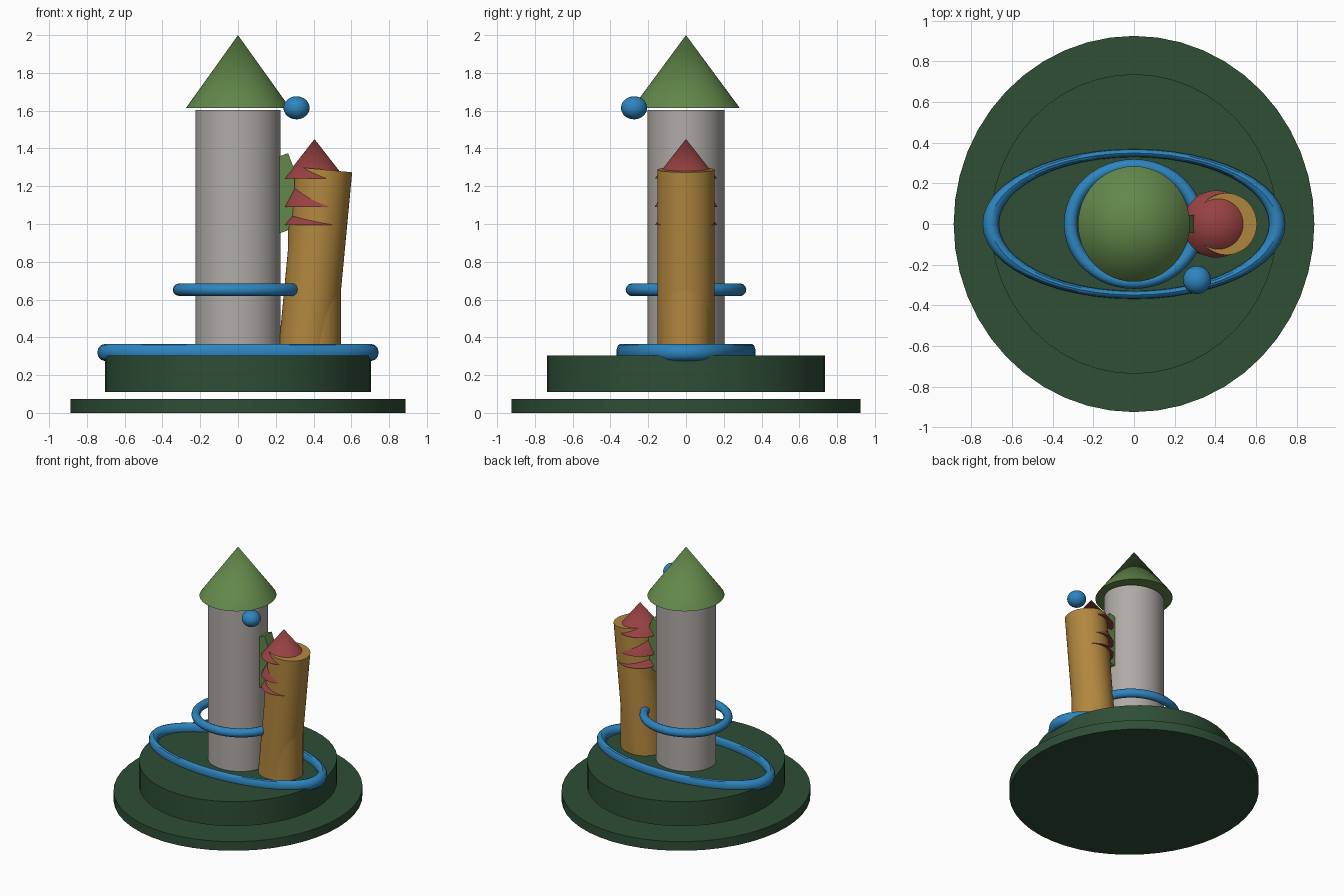
import bpy, bmesh, math
from mathutils import Matrix, Vector

if "Cube" in bpy.data.objects:
    bpy.data.objects.remove(bpy.data.objects["Cube"])


def material(name, rgb):
    m = bpy.data.materials.new(name)
    lin = [((c / 255 + 0.055) / 1.055) ** 2.4 for c in rgb]
    m.diffuse_color = (*lin, 1)
    m.use_nodes = True
    m.node_tree.nodes["Principled BSDF"].inputs["Base Color"].default_value = m.diffuse_color
    return m


DARK = material("dark_green", (46, 78, 54))
GREEN = material("leaf_green", (98, 136, 74))
GREY = material("stone_grey", (176, 171, 166))
ORANGE = material("ochre", (178, 135, 62))
RED = material("brick_red", (152, 65, 66))
BLUE = material("blue", (46, 133, 192))


def finish(name, bm, mat, smooth=True):
    bmesh.ops.recalc_face_normals(bm, faces=bm.faces[:])
    me = bpy.data.meshes.new(name)
    bm.to_mesh(me)
    bm.free()
    me.materials.append(mat)
    ob = bpy.data.objects.new(name, me)
    bpy.context.collection.objects.link(ob)
    if smooth:
        bpy.ops.object.select_all(action='DESELECT')
        bpy.context.view_layer.objects.active = ob
        ob.select_set(True)
        bpy.ops.object.shade_smooth_by_angle(angle=math.radians(35))
    return ob


def taper(name, mat, x, rx, ry, z0, z1, top=1.0, lean=0.0):
    """Upright oval cylinder (top=1) or cone (top=0); lean tilts it towards +x."""
    bm = bmesh.new()
    bmesh.ops.create_cone(bm, cap_ends=True, segments=48, radius1=1,
                          radius2=top, depth=z1 - z0)
    bm.transform(Matrix.Translation((x, 0, (z0 + z1) / 2))
                 @ Matrix.Rotation(lean, 4, 'Y')
                 @ Matrix.Diagonal((rx, ry, 1, 1)))
    return finish(name, bm, mat)


def ring(name, mat, z, major, minor, sy, height):
    """Oval torus: sy squashes it in y, height is the tube's vertical radius."""
    bm = bmesh.new()
    n, k = 48, 12
    rows = []
    for i in range(n):
        a = 2 * math.pi * i / n
        row = []
        for j in range(k):
            b = 2 * math.pi * j / k
            r = major + minor * math.cos(b)
            row.append(bm.verts.new((r * math.cos(a), sy * r * math.sin(a),
                                     z + height * math.sin(b))))
        rows.append(row)
    for i in range(n):
        p, q = rows[i], rows[(i + 1) % n]
        for j in range(k):
            bm.faces.new((p[j], q[j], q[(j + 1) % k], p[(j + 1) % k]))
    return finish(name, bm, mat)


# Two-step base
taper("base_plate", DARK, 0, 0.887, 0.925, 0, 0.073)
taper("upper_base", DARK, 0, 0.705, 0.737, 0.11, 0.305)

# Main tower and its roof
taper("main_tower", GREY, 0, 0.225, 0.205, 0.28, 1.603)
taper("main_roof", GREEN, 0, 0.275, 0.284, 1.615, 2.0, top=0)

# Blue rings
ring("ground_ring", BLUE, 0.32, 0.705, 0.04, 0.495, 0.045)
ring("tower_ring", BLUE, 0.652, 0.312, 0.033, 0.925, 0.033)

# Ball beside the roof
bm = bmesh.new()
bmesh.ops.create_uvsphere(bm, u_segments=32, v_segments=16, radius=1)
bm.transform(Matrix.Translation((0.31, -0.275, 1.615))
             @ Matrix.Diagonal((0.069, 0.069, 0.061, 1)))
finish("ball", bm, BLUE)

# Side tower: straight core inside a leaning shaft
taper("side_core", ORANGE, 0.405, 0.14, 0.14, 0.28, 1.0)
lean = math.radians(5.4)
shaft = taper("leaning_shaft", ORANGE, 0.408, 0.15, 0.152, 0.29, 1.29, lean=lean)

# Stacked red roofs, partly swallowed by the leaning shaft
for i, (z0, z1) in enumerate([(1.24, 1.45), (1.09, 1.41), (0.995, 1.2)]):
    taper(f"side_roof_{i + 1}", RED, 0.405, 0.163, 0.165, z0, z1, top=0)

# Green fin between the towers
profile = [(0.17, 1.34), (0.265, 1.375), (0.298, 1.29),
           (0.298, 1.05), (0.262, 0.965), (0.17, 0.935)]
bm = bmesh.new()
face = bm.faces.new([bm.verts.new((x, -0.045, z)) for x, z in profile])
ext = bmesh.ops.extrude_face_region(bm, geom=[face])
bmesh.ops.translate(bm, vec=Vector((0, 0.09, 0)),
                    verts=[v for v in ext["geom"] if isinstance(v, bmesh.types.BMVert)])
finish("fin", bm, GREEN, smooth=False)
